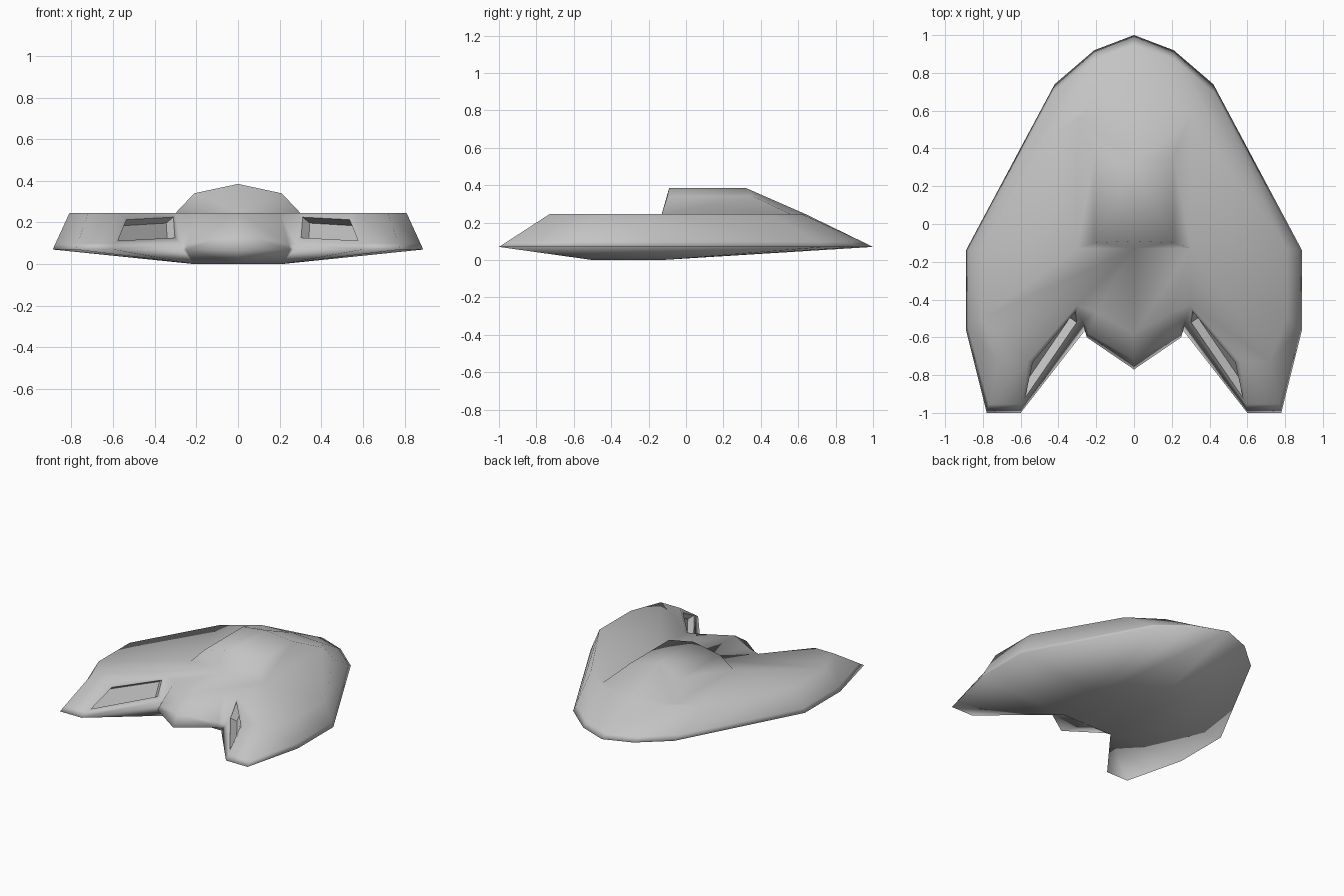
import bpy, bmesh
from mathutils import Vector

cube = bpy.data.objects.get("Cube")
if cube:
    bpy.data.objects.remove(cube)

grey = bpy.data.materials.new("hull grey")
grey.use_nodes = True
colour = (0.55, 0.55, 0.55, 1)
grey.diffuse_color = colour
grey.node_tree.nodes["Principled BSDF"].inputs["Base Color"].default_value = colour

RIM_Z, DECK_Z = 0.07, 0.245
# Half outlines from nose to tail: widest rim, and raised deck
rim_outline = [(0, 1), (.21, .92), (.42, .74), (.89, -.14), (.89, -.56),
               (.78, -1), (.60, -1), (.27, -.53), (.25, -.60), (0, -.77)]
deck_outline = [(0, .64), (.24, .62), (.47, .46), (.81, -.13), (.81, -.5),
                (.72, -.73), (.56, -.73), (.30, -.43), (.2, -.47), (0, -.58)]

bm = bmesh.new()


def ring(points):
    return [bm.verts.new(p) for p in points]


def bridge(low, high):
    return [bm.faces.new((low[i], low[i + 1], high[i + 1], high[i]))
            for i in range(len(low) - 1)]


# Sloping sides, with a narrow lip just above the rim
rim_pts = [Vector((x, y, RIM_Z)) for x, y in rim_outline]
deck_pts = [Vector((x, y, DECK_Z)) for x, y in deck_outline]
lip_pts = [a.lerp(b, 0.17) for a, b in zip(rim_pts, deck_pts)]
lip_pts[-1] = Vector((0, -.72, .15))
rim, lip, deck = ring(rim_pts), ring(lip_pts), ring(deck_pts)
bridge(rim, lip)
walls = bridge(lip, deck)

# Canopy: base, shoulder and ridge, rising out of the deck
back_mid, back_base, front_base = ring(
    [(0, -.13, DECK_Z), (.3, -.13, DECK_Z), (.3, .56, DECK_Z)])
back_shoulder, front_shoulder = ring([(.21, -.10, .34), (.21, .36, .34)])
back_ridge, front_ridge = ring([(0, -.09, .385), (0, .32, .385)])
for f in [(back_base, front_base, front_shoulder, back_shoulder),
          (back_shoulder, front_shoulder, front_ridge, back_ridge),
          (front_base, deck[0], front_ridge, front_shoulder),
          (back_mid, back_base, back_shoulder, back_ridge)]:
    bm.faces.new(f)

# Deck around the canopy
bm.faces.new(deck[:4] + [back_base, front_base])
bm.faces.new(deck[3:] + [back_mid, back_base])

# Belly: flat keel panel fanned out to the rim
keel_nose, keel_front, keel_back, keel_tail = ring(
    [(0, -.13, 0), (.21, -.13, 0), (.21, -.5, 0), (0, -.5, 0)])
bm.faces.new((keel_nose, keel_front, keel_back, keel_tail))
bm.faces.new((rim[0], rim[1], keel_front, keel_nose))
bm.faces.new((rim[3], rim[4], keel_back, keel_front))
bm.faces.new((rim[8], rim[9], keel_tail, keel_back))
for i in (1, 2):
    bm.faces.new((rim[i], rim[i + 1], keel_front))
for i in range(4, 8):
    bm.faces.new((rim[i], rim[i + 1], keel_back))

bmesh.ops.recalc_face_normals(bm, faces=bm.faces)
# The open centre line can mislead the normals, so check the deck
if back_mid.link_faces[-1].normal.z < 0:
    bmesh.ops.reverse_faces(bm, faces=bm.faces)

# Engine recess sunk into the rear inner wall of each wing
recess = walls[6]
bmesh.ops.inset_individual(bm, faces=[recess], thickness=0.04)
bmesh.ops.inset_individual(bm, faces=[recess], thickness=0.004, depth=-0.05)
recess_edges = {e for v in recess.verts for e in v.link_edges}
for e in recess_edges:
    e.smooth = False
    for f in e.link_faces:
        if f is not recess:
            for side in f.edges:
                side.smooth = False

for f in bm.faces:
    f.smooth = True
mesh = bpy.data.meshes.new("hull")
bm.to_mesh(mesh)
bm.free()
mesh.materials.append(grey)
hull = bpy.data.objects.new("hull", mesh)
bpy.context.collection.objects.link(hull)

# Mirror the half hull across the centre line
mirror = hull.modifiers.new("mirror", 'MIRROR')
mirror.use_clip = True
mirror.merge_threshold = 0.001
